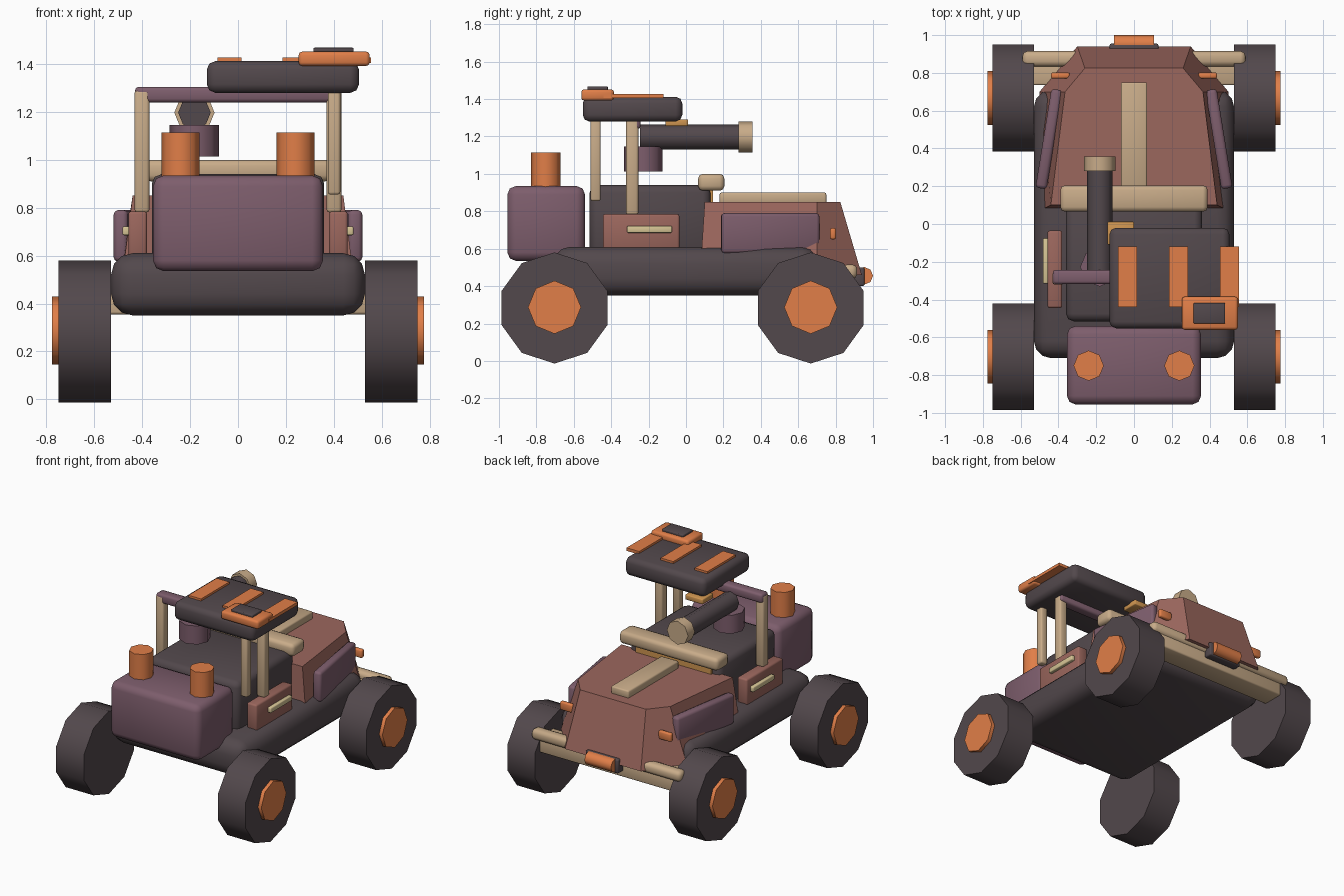
import bpy, bmesh, math
from mathutils import Matrix

if "Cube" in bpy.data.objects:
    bpy.data.objects.remove(bpy.data.objects["Cube"])


def mat(name, r, g, b):
    m = bpy.data.materials.new(name)
    m.diffuse_color = (r, g, b, 1)
    m.use_nodes = True
    m.node_tree.nodes["Principled BSDF"].inputs["Base Color"].default_value = m.diffuse_color
    return m


DARK = mat("charcoal", .085, .065, .072)
BROWN = mat("clay", .33, .135, .11)
PURPLE = mat("plum", .205, .11, .15)
ORANGE = mat("orange", .75, .21, .065)
TAN = mat("tan", .58, .41, .25)
GOLD = mat("gold", .62, .30, .08)
PALE = mat("pale_brass", .68, .56, .30)


def finish(name, bm, material, smooth=None):
    bmesh.ops.recalc_face_normals(bm, faces=bm.faces)
    me = bpy.data.meshes.new(name)
    bm.to_mesh(me)
    bm.free()
    me.materials.append(material)
    ob = bpy.data.objects.new(name, me)
    bpy.context.collection.objects.link(ob)
    if smooth:
        me.shade_smooth()
        me.set_sharp_from_angle(angle=math.radians(smooth))
    return ob


def box(name, x, y, z, material, bevel=0.0, rot=0.0, segs=2):
    """Box from (min, max) ranges, rounded by bevel, turned about z."""
    bm = bmesh.new()
    bmesh.ops.create_cube(bm, size=1)
    size = [b - a for a, b in (x, y, z)]
    bmesh.ops.scale(bm, vec=size, verts=bm.verts)
    if bevel:
        bmesh.ops.bevel(bm, geom=bm.edges[:], offset=bevel, segments=segs,
                        profile=0.5, affect='EDGES')
    mid = [(a + b) / 2 for a, b in (x, y, z)]
    bm.transform(Matrix.Translation(mid) @ Matrix.Rotation(rot, 4, 'Z'))
    return finish(name, bm, material, 50 if bevel else None)


def cyl(name, axis, centre, r, length, sides, material):
    """Low-sided cylinder along an axis, with a vertex on a main axis."""
    bm = bmesh.new()
    bmesh.ops.create_cone(bm, cap_ends=True, segments=sides, radius1=r,
                          radius2=r, depth=length)
    bm.transform(Matrix.Rotation(math.pi / 2, 4, 'Z'))
    turn = {'X': Matrix.Rotation(math.pi / 2, 4, 'Y'),
            'Y': Matrix.Rotation(math.pi / 2, 4, 'X'),
            'Z': Matrix.Identity(4)}[axis]
    bm.transform(Matrix.Translation(centre) @ turn)
    return finish(name, bm, material, 50)


# Chassis, cabin block and rear trunk
box("chassis", (-.53, .53), (-.71, .71), (.35, .61), DARK, .09, segs=3)
box("cabin_block", (-.36, .36), (-.515, .13), (.56, .94), DARK, .04)
box("trunk", (-.355, .355), (-.955, -.54), (.535, .935), PURPLE, .045)

# Faceted hood: lower and upper outlines, mirrored across x
low = [(.49, .075), (.50, .70), (.30, .94)]
top = [(.44, .10), (.365, .70), (.26, .825)]
bm = bmesh.new()
rings = []
for outline, z in ((low, .46), (top, .85)):
    pts = outline + [(-x, y) for x, y in reversed(outline)]
    rings.append([bm.verts.new((x, y, z)) for x, y in pts])
for ring in rings:
    bm.faces.new(ring)
for i in range(6):
    j = (i + 1) % 6
    bm.faces.new((rings[0][i], rings[0][j], rings[1][j], rings[1][i]))
finish("hood", bm, BROWN)

box("hood_stripe", (-.07, .07), (.18, .75), (.84, .90), TAN, .01)
box("dash_bar", (-.39, .39), (.065, .205), (.91, 1.0), TAN, .025)
box("dash_support", (-.30, .30), (.10, .145), (.83, .92), GOLD)

# Front bumper and winch
box("bumper_rail", (-.59, .59), (.835, .915), (.44, .515), TAN, .025)
box("bumper_plate", (-.56, .56), (.735, .895), (.355, .47), TAN, .01)
box("winch_plate", (-.13, .13), (.89, .955), (.40, .50), DARK, .01)
cyl("winch_drum", 'X', (0, .953, .455), .047, .21, 8, ORANGE)

# Wheels with hubs
for s, side in ((-1, "left"), (1, "right")):
    for y, end in ((-.703, "rear"), (.667, "front")):
        cyl(f"wheel_{end}_{side}", 'X', (s * .64, y, .283), .297, .22, 10, DARK)
        cyl(f"hub_{end}_{side}", 'X', (s * .755, y, .287), .142, .042, 8, ORANGE)

    # Fender panels, marker lamps, side boxes, posts and tail stacks
    xr = sorted((s * .42, s * .48))
    box(f"fender_panel_{side}", xr, (.185, .715), (.575, .79), PURPLE, .018, s * .16)
    xr = sorted((s * .34, s * .44))
    box(f"marker_lamp_{side}", xr, (.77, .802), (.65, .71), ORANGE, .01)
    xr = sorted((s * .38, s * .458))
    box(f"side_box_{side}", xr, (-.445, -.035), (.59, .785), BROWN, .012)
    xr = sorted((s * .45, s * .482))
    box(f"side_handle_{side}", xr, (-.315, -.075), (.685, .722), PALE, .006)
    xr = sorted((s * .37, s * .432))
    box(f"cage_post_{side}", xr, (-.32, -.255), (.78, 1.29), TAN, .012)
    cyl(f"tail_stack_{side}", 'Z', (s * .24, -.75, 1.0), .08, .23, 8, ORANGE)

# Roll cage bar and extra roof post
box("cage_bar", (-.43, .43), (-.318, -.243), (1.24, 1.305), PURPLE, .015)
box("roof_post", (.375, .427), (-.51, -.457), (.855, 1.31), TAN, .01)

# Roof pack with straps and a small box
box("roof_pack", (-.13, .505), (-.552, -.02), (1.28, 1.412), DARK, .035)
for i, x in enumerate((-.035, .235, .505)):
    box(f"roof_strap_{i}", (x - .05, x + .05), (-.44, -.12), (1.405, 1.427), ORANGE)
box("roof_box", (.253, .55), (-.56, -.385), (1.392, 1.452), ORANGE, .015)
box("roof_box_lid", (.315, .483), (-.527, -.418), (1.445, 1.468), DARK, .005)

# Spotter tube on its mount
cyl("tube_mount", 'Z', (-.182, -.228, 1.08), .103, .132, 8, PURPLE)
cyl("tube", 'Y', (-.182, .025, 1.197), .068, .54, 8, DARK)
cyl("tube_ring", 'Y', (-.182, .318, 1.197), .084, .077, 8, TAN)
box("tube_sight", (-.14, 0), (-.11, .012), (1.255, 1.292), GOLD, .006)
